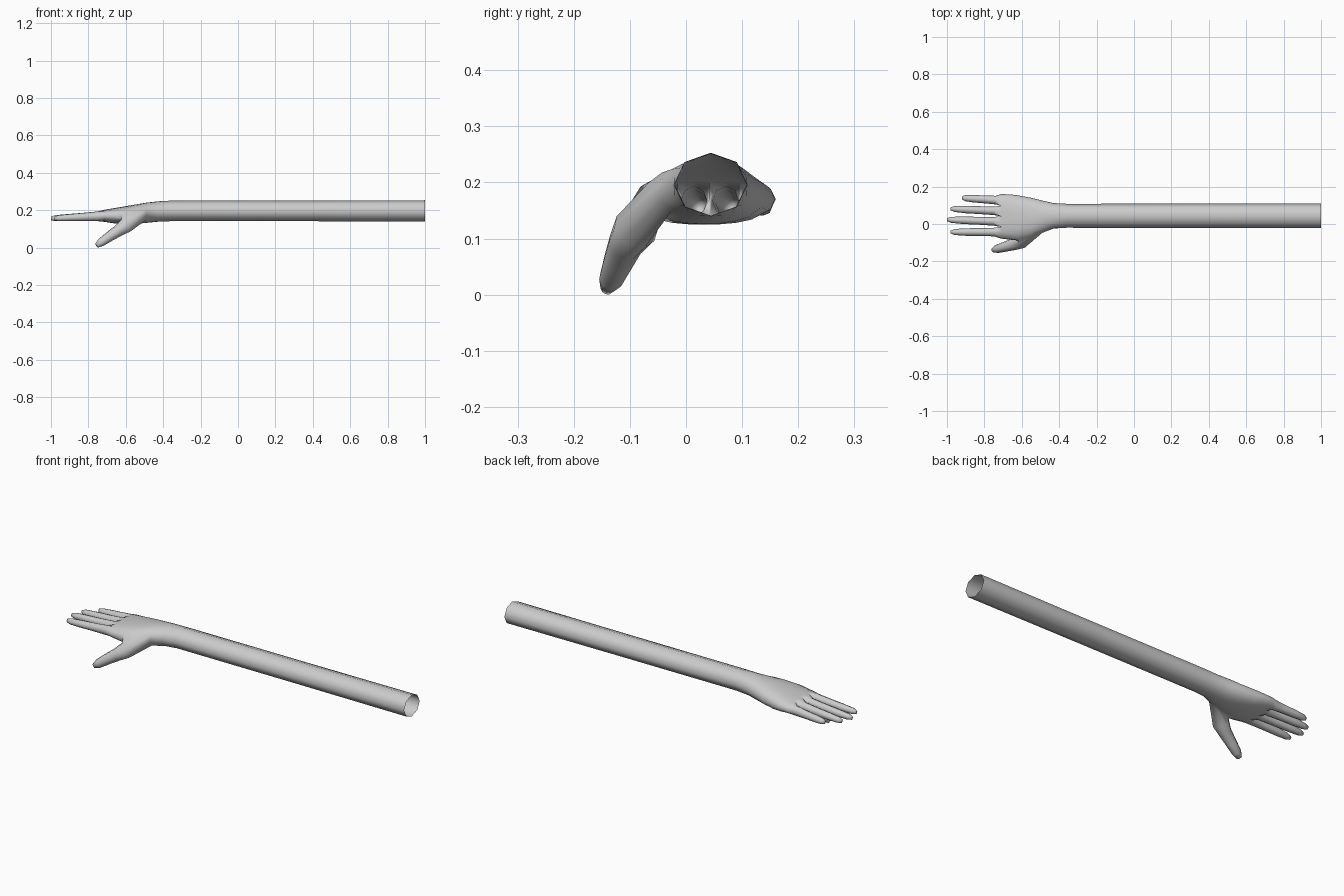
import bpy, bmesh
from math import cos, sin, radians
from mathutils import Vector

if "Cube" in bpy.data.objects:
    bpy.data.objects.remove(bpy.data.objects["Cube"])

bm = bmesh.new()


def ring(points):
    return [bm.verts.new(p) for p in points]


def loft(a, b, skip=()):
    n = len(a)
    for k in range(n):
        if k not in skip:
            bm.faces.new((a[k], a[(k + 1) % n], b[(k + 1) % n], b[k]))


def palm_ring(x, y0, y1, zb, zt, t):
    """20-point section: 9 top, side, 9 bottom, side. t blends oval to flat."""
    unit = []
    for k in range(9):
        a = radians(162 - 18 * k)
        u = -0.94 + 0.235 * k
        h = (1 - abs(u) ** 2.5) ** 0.4
        unit.append((cos(a) * (1 - t) + u * t, sin(a) * (1 - t) + h * t))
    unit = unit + [(1, 0)] + [(u, -h) for u, h in reversed(unit)] + [(-1, 0)]
    yc, zc = (y0 + y1) / 2, (zb + zt) / 2
    return ring([(x, yc + u * (y1 - y0) / 2, zc + h * (zt - zb) / 2) for u, h in unit])


# Arm: open eight-sided tube
arm = []
for x, ry, rz in [(1.0, 0.066, 0.057), (0.33, 0.065, 0.055), (-0.36, 0.064, 0.055)]:
    arm.append(ring([(x, 0.044 + ry * cos(radians(180 - 45 * m)),
                      0.196 + rz * sin(radians(180 - 45 * m))) for m in range(8)]))
for a, b in zip(arm, arm[1:]):
    loft(a, b)

# Palm: flattening sections, with a hole left on the thumb side
palm = [palm_ring(*s) for s in [
    (-0.43, -0.024, 0.112, 0.138, 0.247, 0.1),
    (-0.49, -0.047, 0.125, 0.132, 0.240, 0.5),
    (-0.55, -0.072, 0.140, 0.126, 0.230, 0.8),
    (-0.62, -0.088, 0.153, 0.125, 0.218, 1),
    (-0.66, -0.084, 0.158, 0.129, 0.211, 1),
    (-0.71, -0.078, 0.160, 0.137, 0.203, 1)]]
for i, (a, b) in enumerate(zip(palm, palm[1:])):
    loft(a, b, skip=(17, 18, 19) if i in (1, 2) else ())

# Wrist: join the 8-sided arm to the 20-sided palm
for n in range(20):
    m0 = round(0.4 * (n + 1)) % 8
    m1 = round(0.4 * ((n + 1) % 20 + 1)) % 8
    f = [arm[-1][m0], arm[-1][m1], palm[0][(n + 1) % 20], palm[0][n]]
    bm.faces.new(f if m0 != m1 else f[1:])

# Fingers: index, middle, ring and little, grown from the knuckle section
P = palm[-1]
mids = [P[19]]
for k in (2, 4, 6):
    c = (P[k].co + P[18 - k].co) / 2
    mids.append(bm.verts.new(c + Vector((-0.005, 0, 0))))
mids.append(P[9])
fingers = [(-0.043, -0.043, -0.98), (0.013, 0.023, -1.0),
           (0.069, 0.081, -0.98), (0.126, 0.139, -0.92)]
profile = [(0.14, 0.023, 0.026), (0.40, 0.021, 0.022), (0.70, 0.020, 0.019),
           (0.92, 0.016, 0.016), (1.0, 0.008, 0.010)]
for f, (ya, yb, tip) in enumerate(fingers):
    k = 2 * f
    last = [P[k], P[k + 1], P[k + 2], mids[f + 1],
            P[16 - k], P[17 - k], P[18 - k], mids[f]]
    for t, ry, rz in profile:
        x, y, z = -0.71 + (tip + 0.71) * t, ya + (yb - ya) * t, 0.169 - 0.013 * t
        new = ring([(x, y + ry * cos(radians(135 - 45 * j)),
                     z + rz * sin(radians(135 - 45 * j))) for j in range(8)])
        loft(last, new)
        last = new
    bm.faces.new(last)

# Thumb: grown from the hole in the palm, pointing forward, out and down
d = Vector((-0.79, -0.34, -0.52)).normalized()
u = Vector((-1, 0, 0))
u = (u - d * u.dot(d)).normalized()
v = d.cross(u)
last = [palm[3][j] for j in (0, 19, 18, 17)] + [palm[2][17]]
last += [palm[1][j] for j in (17, 18, 19, 0)] + [palm[2][0]]
for c, a, b in [((-0.60, -0.090, 0.118), 0.041, 0.040),
                ((-0.64, -0.108, 0.090), 0.032, 0.032),
                ((-0.69, -0.122, 0.057), 0.027, 0.027),
                ((-0.733, -0.134, 0.027), 0.023, 0.022),
                ((-0.755, -0.141, 0.011), 0.013, 0.012)]:
    ang = [radians(36 * (k - 1.5)) for k in range(10)]
    new = ring([Vector(c) + u * a * cos(q) + v * b * sin(q) for q in ang])
    loft(last, new)
    last = new
bm.faces.new(last)

# Clean up and shade
bmesh.ops.delete(bm, geom=[w for w in bm.verts if not w.link_faces], context='VERTS')
bmesh.ops.recalc_face_normals(bm, faces=bm.faces[:])
mesh = bpy.data.meshes.new("arm_and_hand")
bm.to_mesh(mesh)
bm.free()
for p in mesh.polygons:
    p.use_smooth = True
obj = bpy.data.objects.new("arm_and_hand", mesh)
bpy.context.collection.objects.link(obj)
